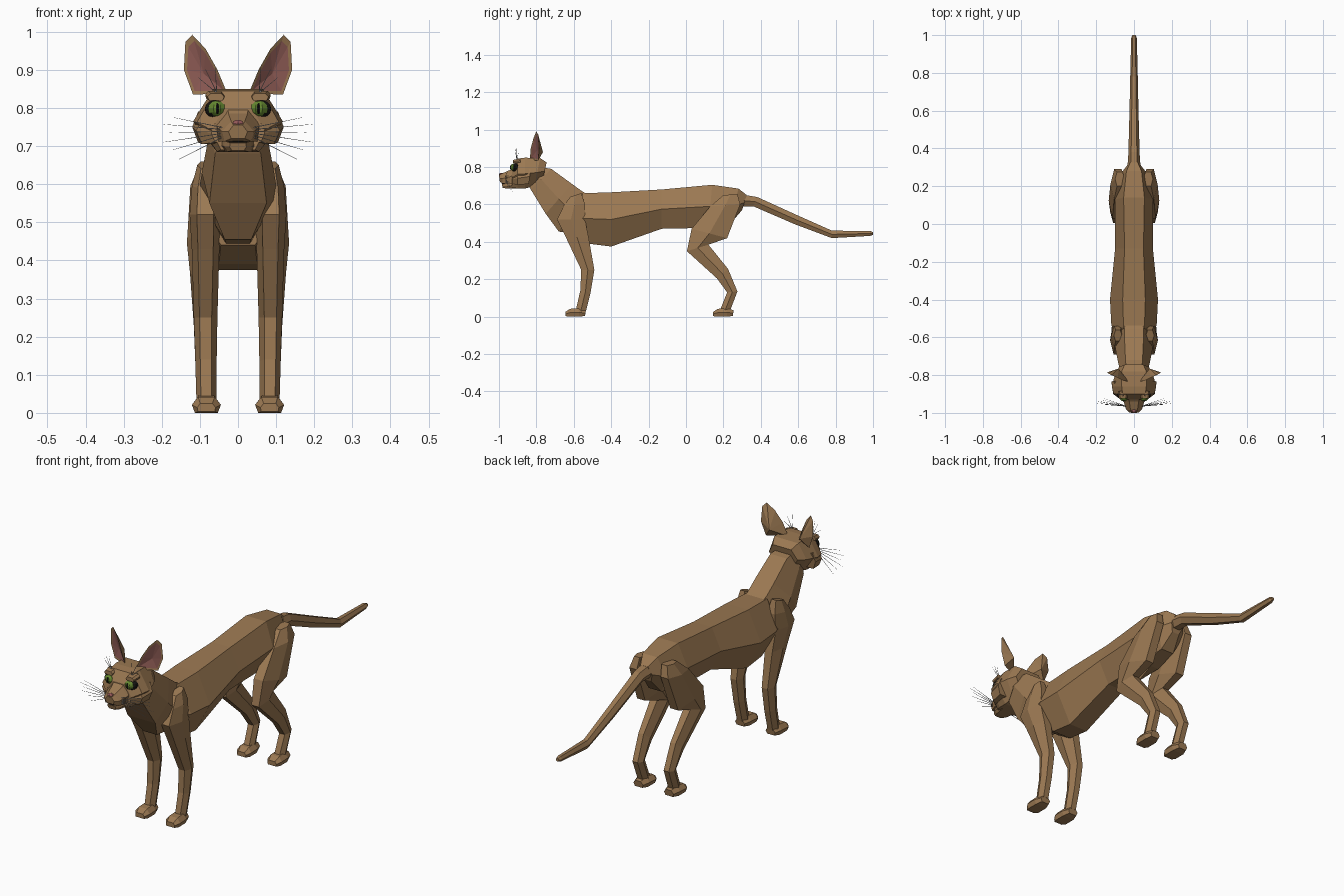
import bpy, bmesh, math
from mathutils import Vector, Matrix


def material(name, rgb):
    m = bpy.data.materials.new(name)
    m.diffuse_color = (*rgb, 1)
    return m


FUR = material("brown_fur", (0.33, 0.19, 0.085))
PINK = material("ear_pink", (0.27, 0.105, 0.09))
NOSE = material("nose_pink", (0.30, 0.10, 0.10))
GREEN = material("eye_green", (0.13, 0.25, 0.03))
BLACK = material("pupil_black", (0.008, 0.007, 0.006))
GREY = material("whisker_grey", (0.30, 0.30, 0.30))


def finish(name, bm, *mats):
    bmesh.ops.recalc_face_normals(bm, faces=bm.faces)
    me = bpy.data.meshes.new(name)
    bm.to_mesh(me)
    bm.free()
    for m in mats:
        me.materials.append(m)
    ob = bpy.data.objects.new(name, me)
    bpy.context.collection.objects.link(ob)
    return ob


def loft(name, rings, side=1, mid=0.5, mat=FUR):
    """Six-sided tube; ring = (ya, za, yb, zb, centre x, half widths at a, middle, b)."""
    bm = bmesh.new()
    loops = []
    for ya, za, yb, zb, xc, wa, wm, wb in rings:
        a, b = Vector((0, ya, za)), Vector((0, yb, zb))
        m = a.lerp(b, mid)
        pts = [(a, -wa), (a, wa), (m, wm), (b, wb), (b, -wb), (m, -wm)]
        loops.append([bm.verts.new(((xc + w) * side, p.y, p.z)) for p, w in pts])
    for r, s in zip(loops, loops[1:]):
        for i in range(6):
            j = (i + 1) % 6
            bm.faces.new((r[i], r[j], s[j], s[i]))
    bm.faces.new(loops[0])
    bm.faces.new(loops[-1])
    return finish(name, bm, mat)


def blob(name, loc, size, mat, seg=8, turn=0):
    bm = bmesh.new()
    bmesh.ops.create_uvsphere(bm, u_segments=seg, v_segments=6, radius=1)
    mtx = Matrix.Translation(loc) @ Matrix.Rotation(turn, 4, 'Z') @ Matrix.Diagonal((*size, 1))
    bmesh.ops.transform(bm, matrix=mtx, verts=bm.verts)
    return finish(name, bm, mat)


def whisker(name, start, end):
    a, b = Vector(start), Vector(end)
    bm = bmesh.new()
    bmesh.ops.create_cone(bm, segments=3, radius1=0.0016, radius2=0.0005, depth=(b - a).length, cap_ends=True)
    rot = (b - a).to_track_quat('Z', 'Y').to_matrix().to_4x4()
    bmesh.ops.transform(bm, matrix=Matrix.Translation((a + b) / 2) @ rot, verts=bm.verts)
    finish(name, bm, GREY)


# Torso: back edge over belly edge
loft("torso", [
    (-0.60, 0.62, -0.60, 0.44, 0, 0.045, 0.095, 0.045),
    (-0.55, 0.66, -0.52, 0.39, 0, 0.055, 0.12, 0.05),
    (-0.40, 0.665, -0.40, 0.375, 0, 0.06, 0.127, 0.05),
    (-0.13, 0.68, -0.13, 0.47, 0, 0.05, 0.10, 0.045),
    (0.14, 0.705, 0.12, 0.475, 0, 0.055, 0.10, 0.045),
    (0.28, 0.685, 0.24, 0.50, 0, 0.04, 0.075, 0.035),
    (0.325, 0.65, 0.30, 0.57, 0, 0.02, 0.035, 0.02)])

# Neck and chest: nape edge to throat edge
loft("neck", [
    (-0.50, 0.64, -0.56, 0.44, 0, 0.045, 0.09, 0.03),
    (-0.555, 0.67, -0.68, 0.455, 0, 0.05, 0.105, 0.035),
    (-0.61, 0.71, -0.75, 0.55, 0, 0.05, 0.095, 0.075),
    (-0.72, 0.79, -0.83, 0.68, 0, 0.045, 0.075, 0.06),
    (-0.78, 0.80, -0.85, 0.72, 0, 0.04, 0.06, 0.04)])

# Tail
loft("tail", [
    (0.26, 0.66, 0.25, 0.59, 0, 0.02, 0.038, 0.02),
    (0.38, 0.64, 0.36, 0.59, 0, 0.015, 0.03, 0.015),
    (0.60, 0.54, 0.58, 0.495, 0, 0.012, 0.024, 0.012),
    (0.78, 0.46, 0.78, 0.42, 0, 0.01, 0.02, 0.01),
    (0.985, 0.458, 0.985, 0.432, 0, 0.007, 0.015, 0.007),
    (1.0, 0.452, 1.0, 0.438, 0, 0.004, 0.008, 0.004)])

# Head, muzzle and jaw
loft("head", [
    (-0.745, 0.825, -0.765, 0.735, 0, 0.05, 0.078, 0.05),
    (-0.78, 0.848, -0.81, 0.70, 0, 0.065, 0.10, 0.05),
    (-0.86, 0.85, -0.86, 0.685, 0, 0.065, 0.118, 0.055),
    (-0.90, 0.845, -0.90, 0.685, 0, 0.06, 0.108, 0.055),
    (-0.93, 0.80, -0.93, 0.69, 0, 0.035, 0.07, 0.045)], mid=0.52)
loft("muzzle", [
    (-0.89, 0.83, -0.90, 0.715, 0, 0.03, 0.06, 0.055),
    (-0.94, 0.785, -0.94, 0.712, 0, 0.025, 0.055, 0.05),
    (-0.985, 0.765, -0.98, 0.712, 0, 0.018, 0.042, 0.035),
    (-1.0, 0.755, -0.995, 0.72, 0, 0.012, 0.025, 0.018)])
loft("jaw", [
    (-0.88, 0.72, -0.88, 0.685, 0, 0.05, 0.055, 0.04),
    (-0.96, 0.713, -0.955, 0.685, 0, 0.034, 0.036, 0.028),
    (-0.985, 0.708, -0.98, 0.688, 0, 0.02, 0.022, 0.016)])
blob("nose", (0, -0.989, 0.76), (0.016, 0.011, 0.009), NOSE, 6)
blob("mouth", (0, -0.972, 0.711), (0.03, 0.016, 0.003), BLACK, 6)


def ear(name, s):
    rim = [Vector((x * s, y, z)) for x, y, z in (
        (0.028, -0.835, 0.838), (0.054, -0.83, 0.90), (0.085, -0.815, 0.955), (0.12, -0.80, 0.992),
        (0.138, -0.79, 0.973), (0.142, -0.785, 0.90), (0.118, -0.79, 0.835))]
    hollow = Vector((0.09 * s, -0.795, 0.89))
    back = Vector((0.082 * s, -0.765, 0.88))
    bm = bmesh.new()
    outer = [bm.verts.new(p) for p in rim]
    inner = [bm.verts.new(p.lerp(hollow, 0.16)) for p in rim]
    c, b = bm.verts.new(hollow), bm.verts.new(back)
    for i in range(len(rim)):
        j = (i + 1) % len(rim)
        bm.faces.new((outer[i], outer[j], inner[j], inner[i]))
        bm.faces.new((inner[i], inner[j], c)).material_index = 1
        bm.faces.new((outer[j], outer[i], b))
    finish(name, bm, FUR, PINK)


for s, tag in ((-1, "left"), (1, "right")):
    ear(tag + "_ear", s)
    # Eye with dark rim and slit pupil
    blob(tag + "_eye_rim", (0.062 * s, -0.912, 0.797), (0.029, 0.02, 0.023), BLACK, 8, 0.5 * s)
    blob(tag + "_eye", (0.056 * s, -0.918, 0.798), (0.025, 0.021, 0.021), GREEN, 8, 0.4 * s)
    blob(tag + "_pupil", (0.054 * s, -0.9345, 0.798), (0.005, 0.006, 0.015), BLACK, 6)
    loft(tag + "_brow", [
        (-0.885, 0.845, -0.885, 0.825, 0.06, 0.018, 0.026, 0.024),
        (-0.925, 0.838, -0.925, 0.82, 0.058, 0.014, 0.022, 0.018)], s)
    loft(tag + "_cheek", [
        (-0.83, 0.79, -0.84, 0.71, 0.085, 0.02, 0.035, 0.02),
        (-0.90, 0.775, -0.90, 0.705, 0.075, 0.015, 0.035, 0.02),
        (-0.93, 0.76, -0.93, 0.71, 0.05, 0.01, 0.02, 0.01)], s)
    # Front leg: front edge and back edge from shoulder to toes
    loft(tag + "_front_leg", [
        (-0.62, 0.64, -0.56, 0.66, 0.085, 0.012, 0.022, 0.012),
        (-0.655, 0.59, -0.54, 0.60, 0.085, 0.02, 0.036, 0.02),
        (-0.69, 0.52, -0.54, 0.52, 0.086, 0.022, 0.041, 0.024),
        (-0.645, 0.43, -0.52, 0.42, 0.085, 0.02, 0.036, 0.02),
        (-0.56, 0.25, -0.49, 0.25, 0.085, 0.016, 0.031, 0.016),
        (-0.565, 0.14, -0.51, 0.13, 0.084, 0.015, 0.028, 0.015),
        (-0.59, 0.03, -0.535, 0.03, 0.083, 0.014, 0.026, 0.014)], s)
    # Hind leg: thigh, shank and hock
    loft(tag + "_hind_leg", [
        (0.20, 0.65, 0.275, 0.655, 0.075, 0.015, 0.025, 0.015),
        (0.13, 0.59, 0.29, 0.60, 0.085, 0.02, 0.04, 0.02),
        (0.03, 0.47, 0.22, 0.42, 0.09, 0.025, 0.044, 0.022),
        (0.005, 0.35, 0.12, 0.385, 0.09, 0.02, 0.036, 0.018),
        (0.165, 0.205, 0.225, 0.255, 0.087, 0.016, 0.029, 0.014),
        (0.22, 0.13, 0.275, 0.135, 0.085, 0.015, 0.027, 0.014),
        (0.18, 0.03, 0.235, 0.03, 0.083, 0.014, 0.026, 0.014)], s)
    # Paws
    for part, y in (("front", -0.645), ("hind", 0.145)):
        loft(f"{tag}_{part}_paw", [
            (y, 0.025, y, 0.003, 0.083, 0.016, 0.024, 0.022),
            (y + 0.025, 0.042, y + 0.02, 0, 0.083, 0.022, 0.038, 0.03),
            (y + 0.07, 0.045, y + 0.075, 0, 0.083, 0.02, 0.037, 0.03),
            (y + 0.11, 0.035, y + 0.105, 0.004, 0.083, 0.014, 0.026, 0.02)], s)
    # Cheek whiskers and brow whiskers
    for i, (x, z) in enumerate(((0.17, 0.775), (0.195, 0.757), (0.18, 0.735), (0.195, 0.71), (0.17, 0.69), (0.155, 0.665))):
        whisker(f"{tag}_whisker_{i}", (0.04 * s, -0.965, 0.748 - 0.005 * i), (x * s, -0.955 + 0.006 * i, z))
    for i, (x, z) in enumerate(((0.06, 0.905), (0.085, 0.90), (0.105, 0.88))):
        whisker(f"{tag}_brow_whisker_{i}", (0.055 * s, -0.905, 0.838), (x * s, -0.915 + 0.01 * i, z))
